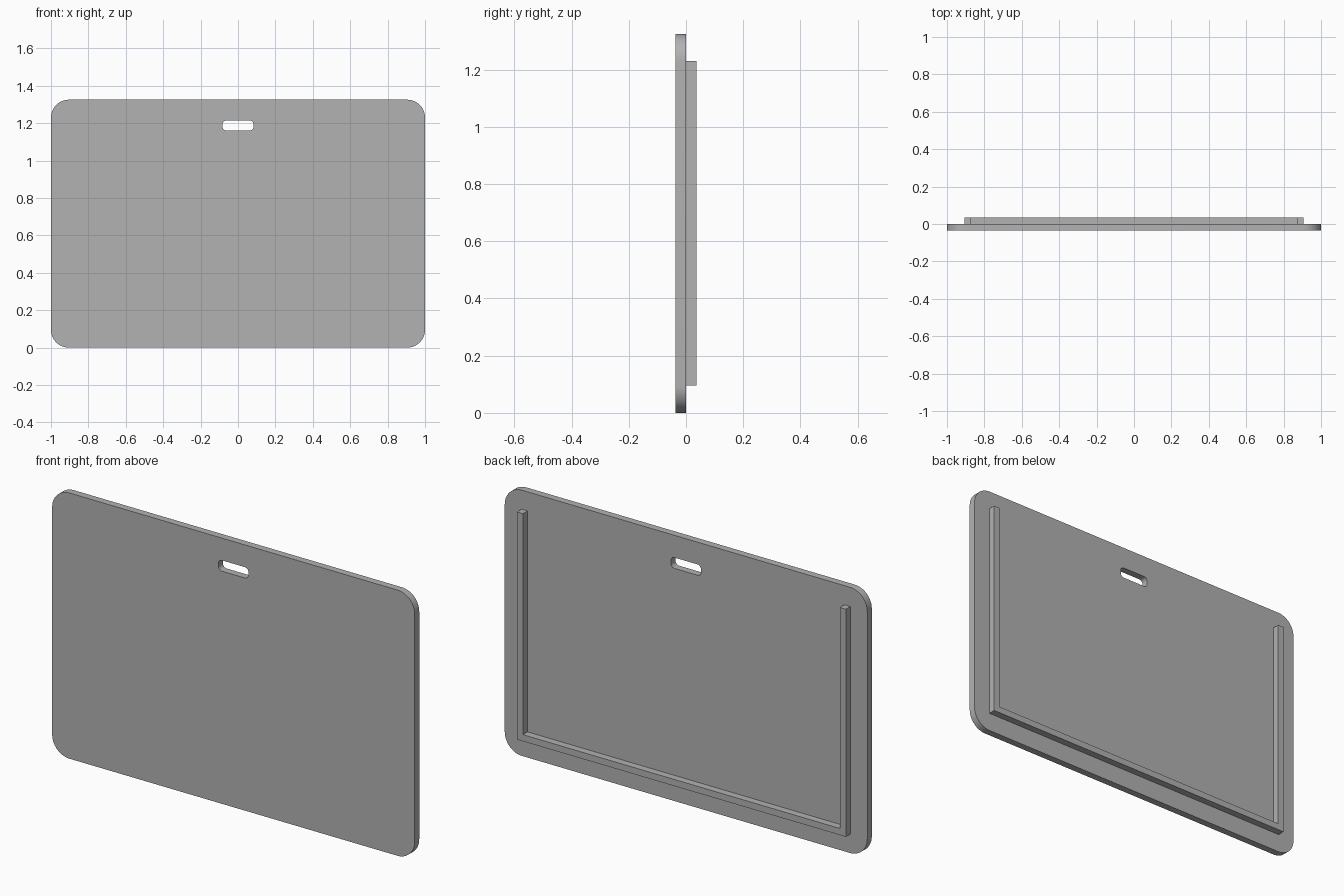
import bpy, bmesh, math
from mathutils import Matrix

if "Cube" in bpy.data.objects:
    bpy.data.objects.remove(bpy.data.objects["Cube"], do_unlink=True)

THICK = 0.036      # depth of the board and of the rails
HEIGHT = 1.325

grey = bpy.data.materials.new("plain_grey")
grey.use_nodes = True
colour = (0.445, 0.445, 0.445, 1)
grey.diffuse_color = colour
grey.node_tree.nodes["Principled BSDF"].inputs["Base Color"].default_value = colour


def rounded_rect(half_w, low, high, radius, steps):
    """Outline of a rectangle with rounded corners."""
    points = []
    corners = [(1, high - radius), (-1, high - radius), (-1, low + radius), (1, low + radius)]
    for i, (side, cz) in enumerate(corners):
        for s in range(steps + 1):
            a = math.pi / 2 * (i + s / steps)
            points.append((side * (half_w - radius) + radius * math.cos(a),
                           cz + radius * math.sin(a)))
    return points


def upright_slab(name, outlines, y_centre):
    """Fill flat outlines (inner ones are holes), thicken and stand upright."""
    curve = bpy.data.curves.new(name, "CURVE")
    curve.dimensions = "2D"
    curve.fill_mode = "BOTH"
    curve.extrude = THICK / 2
    for points in outlines:
        spline = curve.splines.new("POLY")
        spline.points.add(len(points) - 1)
        for p, (x, z) in zip(spline.points, points):
            p.co = (x, z, 0, 1)
        spline.use_cyclic_u = True
    obj = bpy.data.objects.new(name, curve)
    bpy.context.collection.objects.link(obj)
    bpy.ops.object.select_all(action="DESELECT")
    obj.select_set(True)
    bpy.context.view_layer.objects.active = obj
    bpy.ops.object.convert(target="MESH")
    obj = bpy.context.view_layer.objects.active

    bm = bmesh.new()
    bm.from_mesh(obj.data)
    bmesh.ops.remove_doubles(bm, verts=bm.verts, dist=0.0001)
    bm.transform(Matrix.Translation((0, y_centre, 0)) @ Matrix.Rotation(math.pi / 2, 4, "X"))
    bmesh.ops.dissolve_limit(bm, angle_limit=0.001, verts=bm.verts, edges=bm.edges)
    bmesh.ops.triangulate(bm, faces=[f for f in bm.faces if len(f.verts) > 4])
    bmesh.ops.recalc_face_normals(bm, faces=bm.faces)
    bm.to_mesh(obj.data)
    bm.free()
    obj.data.materials.clear()
    obj.data.materials.append(grey)
    bpy.ops.object.shade_smooth_by_angle(angle=math.radians(30))
    return obj


# Rounded board with a hanging slot near the top
upright_slab("board", [rounded_rect(1, 0, HEIGHT, 0.095, 12),
                       rounded_rect(0.083, 1.16, 1.214, 0.02, 6)], -THICK / 2)

# U-shaped rail on the back, open at the top
outer, inner, low, high = 0.907, 0.874, 0.095, 1.23
half = [(inner, high), (outer, high), (outer, low)]
inside = (inner, low + outer - inner)
right_side = [inside] + half
left_side = [(-x, z) for x, z in reversed(right_side)]
upright_slab("back_rail", [right_side + left_side], THICK / 2)
